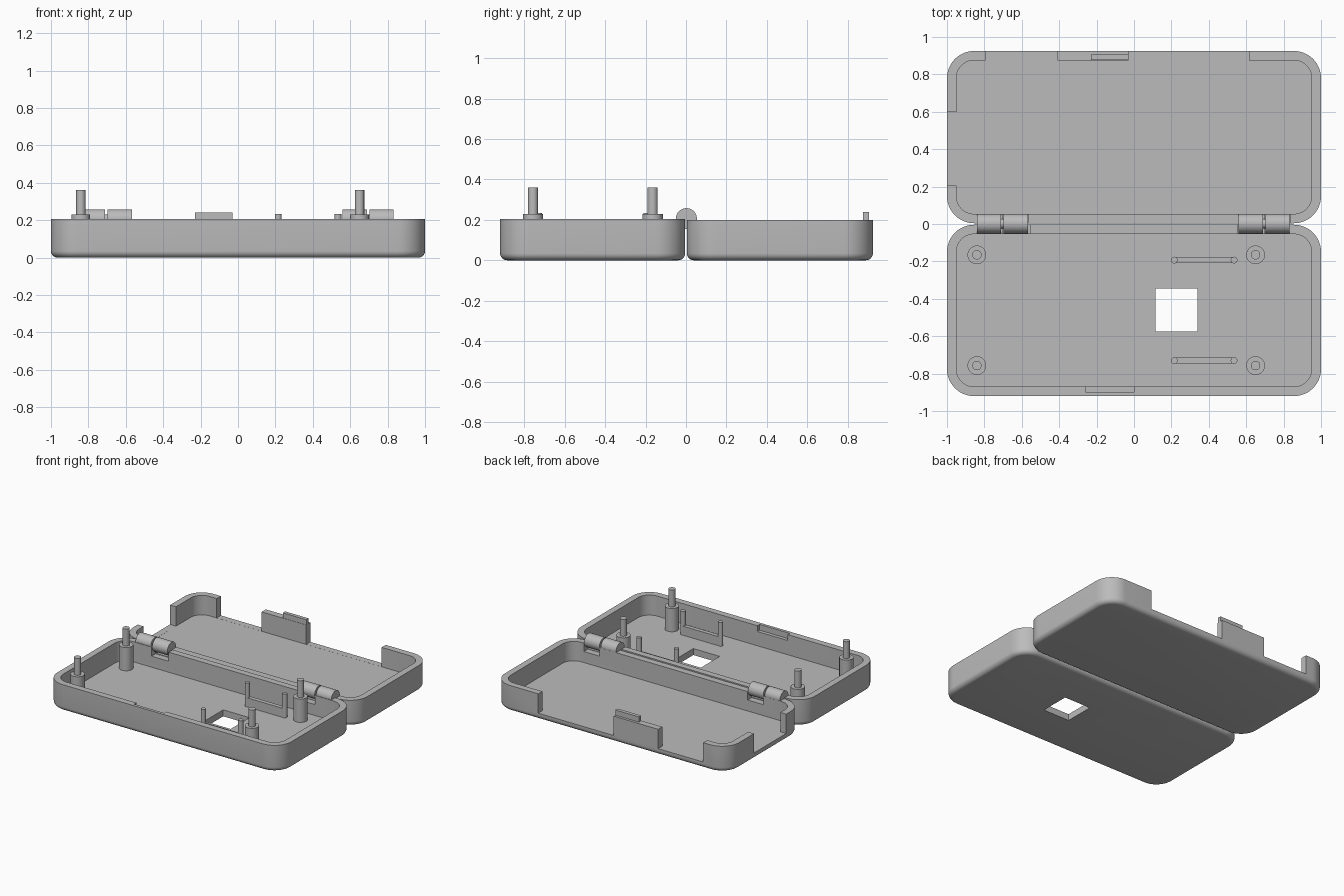
import bpy, bmesh, math

if "Cube" in bpy.data.objects:
    bpy.data.objects.remove(bpy.data.objects["Cube"])

grey = bpy.data.materials.new("light grey plastic")
grey.diffuse_color = (0.5, 0.5, 0.5, 1)
grey.use_nodes = True
grey.node_tree.nodes["Principled BSDF"].inputs["Base Color"].default_value = grey.diffuse_color


def finish(bm, name):
    bmesh.ops.recalc_face_normals(bm, faces=bm.faces)
    me = bpy.data.meshes.new(name)
    bm.to_mesh(me)
    bm.free()
    ob = bpy.data.objects.new(name, me)
    bpy.context.collection.objects.link(ob)
    me.materials.append(grey)
    return ob


def smooth(ob):
    bpy.ops.object.select_all(action='DESELECT')
    ob.select_set(True)
    bpy.context.view_layer.objects.active = ob
    bpy.ops.object.shade_smooth_by_angle(angle=math.radians(30))


def box(name, x0, x1, y0, y1, z0, z1):
    bm = bmesh.new()
    bmesh.ops.create_cube(bm, size=1)
    for v in bm.verts:
        v.co = ((x0 + x1) / 2 + v.co.x * (x1 - x0),
                (y0 + y1) / 2 + v.co.y * (y1 - y0),
                (z0 + z1) / 2 + v.co.z * (z1 - z0))
    return finish(bm, name)


def cylinder(name, r, x, y, z0, z1):
    bm = bmesh.new()
    bmesh.ops.create_cone(bm, cap_ends=True, segments=32, radius1=r, radius2=r, depth=z1 - z0)
    bmesh.ops.translate(bm, verts=bm.verts, vec=(x, y, (z0 + z1) / 2))
    ob = finish(bm, name)
    smooth(ob)
    return ob


def rod_x(name, r, x0, x1, y, z):
    ob = cylinder(name, r, 0, 0, -(x1 - x0) / 2, (x1 - x0) / 2)
    ob.rotation_euler = (0, math.pi / 2, 0)
    ob.location = ((x0 + x1) / 2, y, z)
    return ob


def tray(name, y0, y1, top):
    """Open rounded tray: a stack of rounded rectangles, outside up, then inside down."""
    R, wall, floor, f = 0.145, 0.05, 0.05, 0.035
    levels = []
    for i in range(7):
        a = math.pi / 2 * i / 6
        levels.append((f * (1 - math.sin(a)), f * (1 - math.cos(a))))
    levels += [(0, top), (wall, top), (wall, floor)]
    bm = bmesh.new()
    rings = []
    for inset, z in levels:
        ring = []
        for q, (cx, cy) in enumerate([(1 - R, y1 - R), (R - 1, y1 - R), (R - 1, y0 + R), (1 - R, y0 + R)]):
            for i in range(13):
                a = math.pi / 2 * (q + i / 12)
                ring.append(bm.verts.new((cx + (R - inset) * math.cos(a),
                                          cy + (R - inset) * math.sin(a), z)))
        rings.append(ring)
    n = len(rings[0])
    for lo, hi in zip(rings, rings[1:]):
        for i in range(n):
            bm.faces.new((lo[i], lo[(i + 1) % n], hi[(i + 1) % n], hi[i]))
    bm.faces.new(rings[0][::-1])
    bm.faces.new(rings[-1])
    return finish(bm, name)


def cut(ob, *bounds):
    c = box("cutter", *bounds)
    m = ob.modifiers.new("cut", 'BOOLEAN')
    m.operation, m.solver, m.object = 'DIFFERENCE', 'EXACT', c
    bpy.context.view_layer.objects.active = ob
    bpy.ops.object.modifier_apply(modifier=m.name)
    bpy.data.objects.remove(c)


# front half: window in floor, latch slot, hinge notches
base = tray("base_tray", -0.92, -0.004, 0.205)
cut(base, 0.115, 0.34, -0.575, -0.345, -0.1, 0.1)
cut(base, -0.26, 0.0, -0.897, -0.86, 0.16, 0.3)
cut(base, -0.70, -0.555, -0.06, 0.01, 0.135, 0.3)
cut(base, 0.555, 0.695, -0.06, 0.01, 0.135, 0.3)
smooth(base)

# rear half: port openings in back and left walls, hinge notches
lid = tray("lid_tray", 0.004, 0.925, 0.2)
cut(lid, -0.795, -0.41, 0.86, 1.0, 0.0505, 0.3)
cut(lid, -0.03, 0.615, 0.86, 1.0, 0.0505, 0.3)
cut(lid, -1.1, -0.94, 0.205, 0.60, 0.0505, 0.3)
cut(lid, -0.70, -0.565, -0.01, 0.06, 0.135, 0.3)
cut(lid, 0.70, 0.835, -0.01, 0.06, 0.135, 0.3)
smooth(lid)

# latch tongue on the lid
box("latch_tongue", -0.23, -0.03, 0.877, 0.905, 0.15, 0.24)

# hinge knuckles and pins
for side, start in (("left", -0.84), ("right", 0.56)):
    rod_x(side + "_hinge_knuckle_a", 0.052, start, start + 0.13, 0.002, 0.206)
    rod_x(side + "_hinge_knuckle_b", 0.052, start + 0.142, start + 0.272, 0.002, 0.206)
    rod_x(side + "_hinge_pin", 0.025, start + 0.1, start + 0.17, 0.002, 0.206)

# board mounting posts with locating pins
for x in (-0.84, 0.65):
    for y in (-0.165, -0.757):
        cylinder("post", 0.05, x, y, 0.04, 0.23)
        cylinder("post_pin", 0.025, x, y, 0.2, 0.36)

# retaining rails with an upright at each end
for y in (-0.193, -0.73):
    box("rail", 0.215, 0.535, y - 0.016, y + 0.016, 0.04, 0.12)
    for x in (0.215, 0.535):
        cylinder("rail_upright", 0.018, x, y, 0.04, 0.233)
